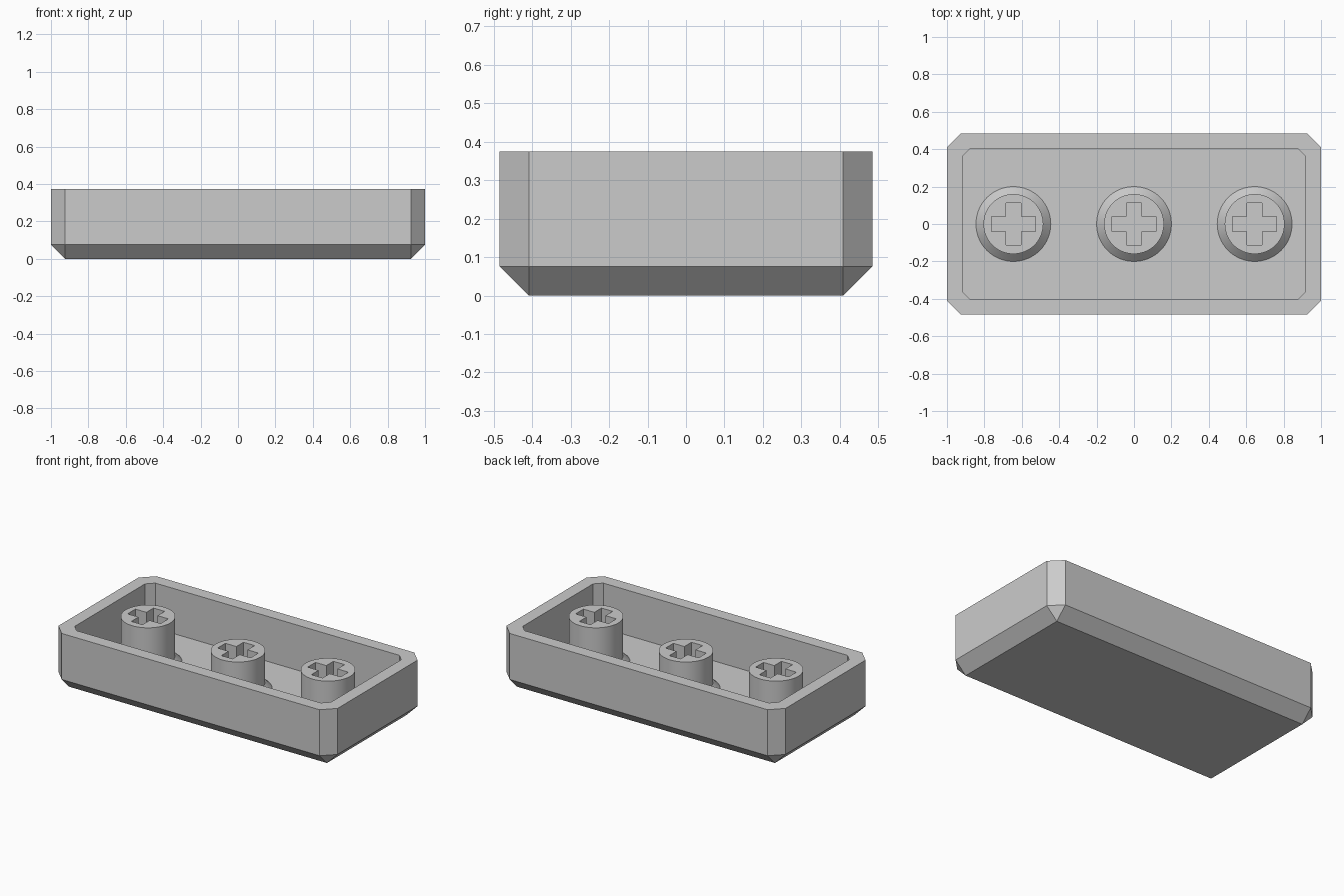
import bpy
import bmesh
import math

if "Cube" in bpy.data.objects:
    bpy.data.objects.remove(bpy.data.objects["Cube"])

HEIGHT = 0.374
FLOOR = 0.082
CHAMFER = 0.076

grey = bpy.data.materials.new("light grey plastic")
grey.use_nodes = True
colour = (0.6, 0.6, 0.6, 1)
grey.diffuse_color = colour
grey.node_tree.nodes["Principled BSDF"].inputs["Base Color"].default_value = colour


def finish(bm, name, smooth=False):
    """Turn a bmesh into a named object with the shared material."""
    bmesh.ops.recalc_face_normals(bm, faces=bm.faces)
    mesh = bpy.data.meshes.new(name)
    bm.to_mesh(mesh)
    bm.free()
    mesh.materials.append(grey)
    if smooth:
        mesh.shade_smooth()
        mesh.set_sharp_from_angle(angle=math.radians(30))
    obj = bpy.data.objects.new(name, mesh)
    bpy.context.collection.objects.link(obj)
    return obj


def ring(bm, points, z):
    return [bm.verts.new((x, y, z)) for x, y in points]


def bridge(bm, a, b):
    for i in range(len(a)):
        j = (i + 1) % len(a)
        bm.faces.new((a[i], a[j], b[j], b[i]))


def cut_rectangle(x, y, cut):
    """Rectangle outline with its four corners cut off."""
    return [(x, cut - y), (x, y - cut), (x - cut, y), (cut - x, y),
            (-x, y - cut), (-x, cut - y), (cut - x, -y), (x - cut, -y)]


def circle(radius, sides=64):
    return [(radius * math.cos(math.tau * i / sides),
             radius * math.sin(math.tau * i / sides)) for i in range(sides)]


def cross(x, y, half):
    """Plus-shaped outline with the given reach and half arm width."""
    return [(x, -half), (x, half), (half, half), (half, y), (-half, y), (-half, half),
            (-x, half), (-x, -half), (-half, -half), (-half, -y), (half, -y), (half, -half)]


# Hollow tray: chamfered outside, rim, inner walls and floor
bm = bmesh.new()
outer = cut_rectangle(1, 0.485, CHAMFER)
inner = cut_rectangle(0.918, 0.403, 0.043)
layers = [ring(bm, cut_rectangle(1 - CHAMFER, 0.485 - CHAMFER, 0), 0),
          ring(bm, outer, CHAMFER), ring(bm, outer, HEIGHT),
          ring(bm, inner, HEIGHT), ring(bm, inner, FLOOR)]
for low, high in zip(layers, layers[1:]):
    bridge(bm, low, high)
bm.faces.new(layers[0])
bm.faces.new(layers[-1])
bmesh.ops.remove_doubles(bm, verts=bm.verts, dist=0.0001)
finish(bm, "tray")


def make_post(name, x, top):
    """Round post with a flared foot and a cross-shaped socket."""
    bm = bmesh.new()
    foot = ring(bm, circle(0.2), FLOOR)
    neck = ring(bm, circle(0.16), FLOOR + 0.04)
    rim = ring(bm, circle(0.16), top)
    slot = cross(0.118, 0.113, 0.04)
    mouth = ring(bm, slot, top)
    base = ring(bm, slot, FLOOR)
    bridge(bm, foot, neck)
    bridge(bm, neck, rim)
    bridge(bm, mouth, base)
    edges = [bm.edges.get((loop[i - 1], loop[i]))
             for loop in (rim, mouth) for i in range(len(loop))]
    bmesh.ops.triangle_fill(bm, edges=edges, use_beauty=True, normal=(0, 0, 1))
    finish(bm, name, smooth=True).location.x = x


# Three socket posts, the middle one shorter
make_post("right_post", -0.645, HEIGHT)
make_post("middle_post", 0, 0.325)
make_post("left_post", 0.645, HEIGHT)
